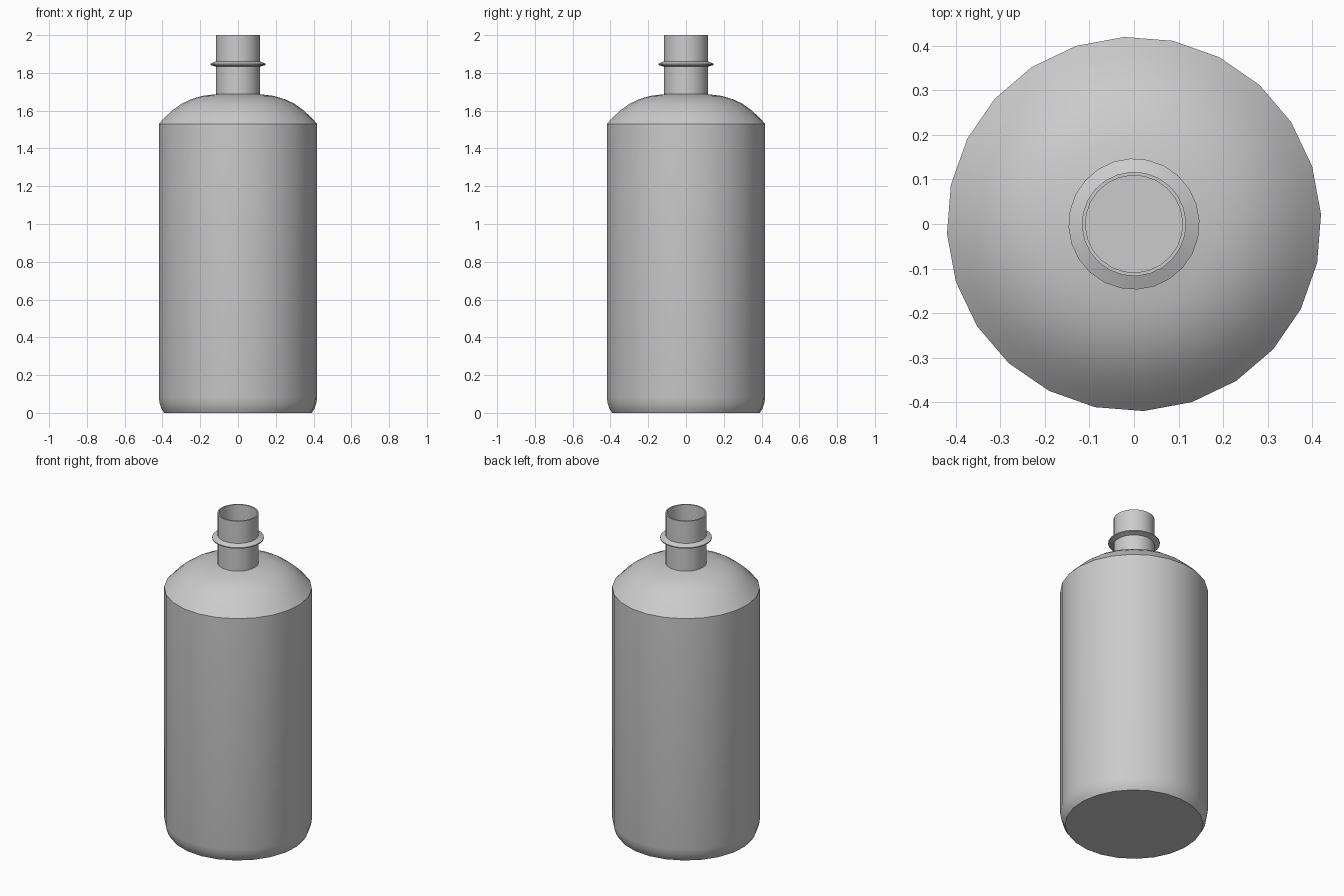
import bpy, bmesh, math

if "Cube" in bpy.data.objects:
    bpy.data.objects.remove(bpy.data.objects["Cube"])

SIDES = 24
TURN = math.radians(3)

grey = bpy.data.materials.new("light_grey")
grey.diffuse_color = (0.6, 0.6, 0.6, 1)
grey.use_nodes = True
grey.node_tree.nodes["Principled BSDF"].inputs["Base Color"].default_value = grey.diffuse_color


def lathe(name, profile, closed=False):
    """Spin a (radius, height) profile around z; radius 0 makes a pole."""
    bm = bmesh.new()
    rings = []
    for r, z in profile:
        if r == 0:
            rings.append([bm.verts.new((0, 0, z))] * SIDES)
        else:
            rings.append([bm.verts.new((r * math.cos(TURN + math.tau * i / SIDES),
                                        r * math.sin(TURN + math.tau * i / SIDES), z))
                          for i in range(SIDES)])
    pairs = list(zip(rings, rings[1:]))
    if closed:
        pairs.append((rings[-1], rings[0]))
    for a, b in pairs:
        for i in range(SIDES):
            j = (i + 1) % SIDES
            corners = list(dict.fromkeys([a[i], a[j], b[j], b[i]]))
            bm.faces.new(corners)
    bmesh.ops.recalc_face_normals(bm, faces=bm.faces)
    mesh = bpy.data.meshes.new(name)
    bm.to_mesh(mesh)
    bm.free()
    obj = bpy.data.objects.new(name, mesh)
    bpy.context.collection.objects.link(obj)
    mesh.materials.append(grey)
    bpy.ops.object.select_all(action='DESELECT')
    obj.select_set(True)
    bpy.context.view_layer.objects.active = obj
    bpy.ops.object.shade_smooth_by_angle(angle=math.radians(28))
    return obj


# Hollow bottle: base, body, shoulder and neck outside, then the inner wall
outer = [(0, 0), (0.392, 0), (0.404, 0.02), (0.414, 0.045), (0.42, 0.08),
         (0.42, 1.53), (0.385, 1.567), (0.345, 1.604), (0.30, 1.636),
         (0.25, 1.66), (0.19, 1.678), (0.117, 1.687), (0.117, 2.0)]
inner = [(0.109, 2.0), (0.109, 1.679), (0.19, 1.67), (0.25, 1.652),
         (0.30, 1.628), (0.345, 1.596), (0.38, 1.56), (0.412, 1.525),
         (0.412, 0.08), (0.385, 0.012), (0, 0.012)]
lathe("bottle", outer + inner)

# Thin collar with a sharp rim around the neck
lathe("neck_collar", [(0.115, 1.832), (0.147, 1.842), (0.147, 1.848), (0.115, 1.862)],
      closed=True)
